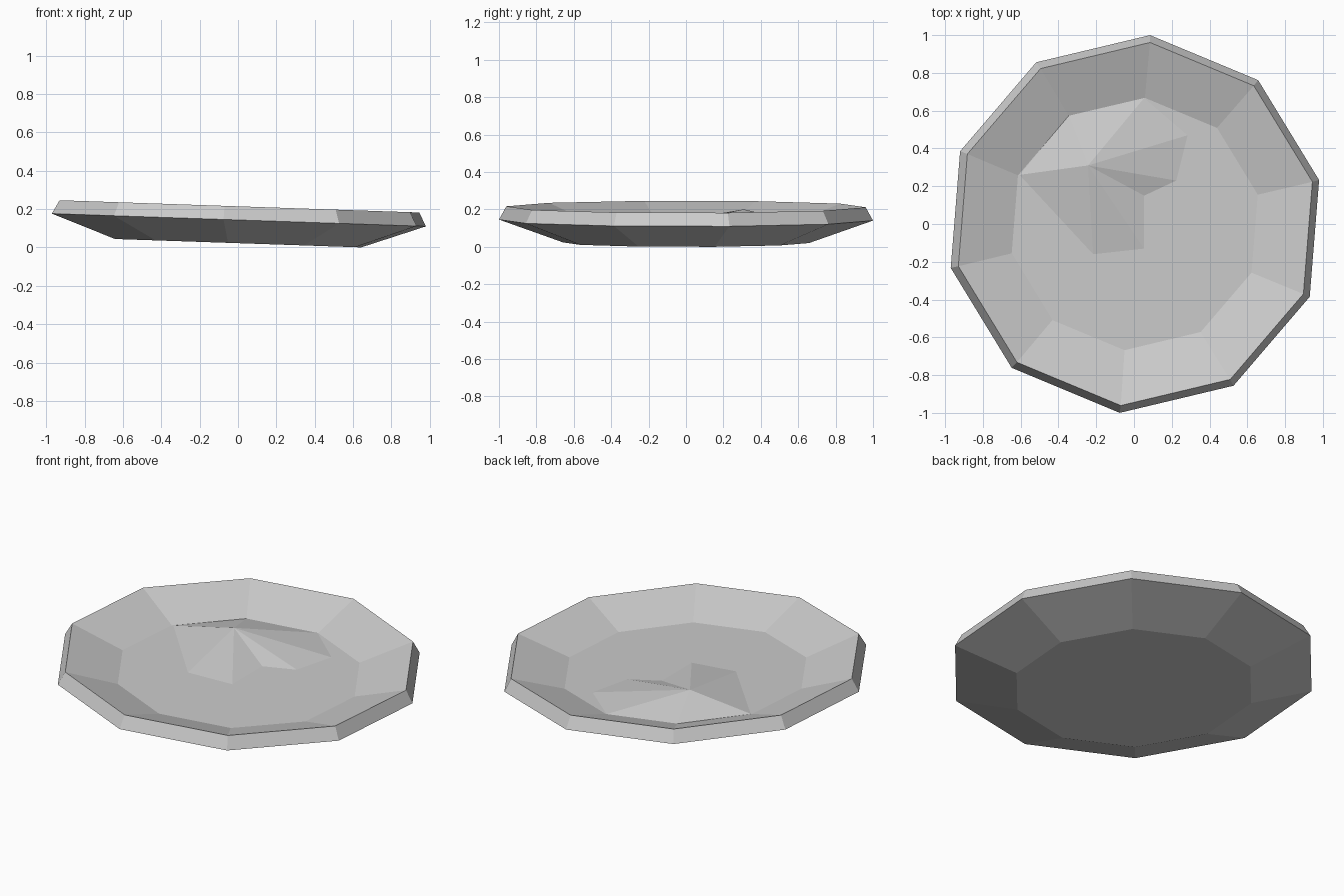
import bpy, bmesh, math

cube = bpy.data.objects.get("Cube")
if cube:
    bpy.data.objects.remove(cube, do_unlink=True)

SIDES = 10
START = math.radians(13.4)
TILT = math.radians(1.95)
FLOOR = 0.115

grey = bpy.data.materials.new("plain_grey")
grey.use_nodes = True
grey.diffuse_color = (0.6, 0.6, 0.6, 1)
grey.node_tree.nodes["Principled BSDF"].inputs["Base Color"].default_value = (0.6, 0.6, 0.6, 1)


def ring(bm, radius, z):
    angles = [START + i * math.tau / SIDES for i in range(SIDES)]
    return [bm.verts.new((radius * math.cos(a), radius * math.sin(a), z)) for a in angles]


def bridge(bm, lower, upper):
    n = len(lower)
    for i in range(n):
        j = (i + 1) % n
        bm.faces.new((lower[i], lower[j], upper[j], upper[i]))


def finish(bm, name):
    bmesh.ops.recalc_face_normals(bm, faces=bm.faces)
    mesh = bpy.data.meshes.new(name)
    bm.to_mesh(mesh)
    bm.free()
    mesh.materials.append(grey)
    obj = bpy.data.objects.new(name, mesh)
    obj.rotation_euler.y = TILT
    bpy.context.collection.objects.link(obj)


# Ten-sided dish: base, outer edge, rim, floor
bm = bmesh.new()
rings = [ring(bm, r, z) for r, z in
         [(0.66, 0.022), (1.003, 0.143), (0.964, 0.214), (0.67, FLOOR)]]
for lower, upper in zip(rings, rings[1:]):
    bridge(bm, lower, upper)
bm.faces.new(rings[0])
bm.faces.new(rings[-1])
finish(bm, "dish")

# Faceted hump on the floor, with a short skirt sunk into the dish
outline = [(-0.61, 0.26), (-0.22, -0.16), (0.05, -0.13), (0.05, 0.15),
           (0.22, 0.23), (0.28, 0.47), (0.05, 0.667), (-0.35, 0.575)]
bm = bmesh.new()
edge = [bm.verts.new((x, y, FLOOR)) for x, y in outline]
sunk = [bm.verts.new((x * 0.97, y * 0.97, FLOOR - 0.03)) for x, y in outline]
peak = bm.verts.new((-0.25, 0.31, 0.192))
bridge(bm, sunk, edge)
for i, v in enumerate(edge):
    bm.faces.new((v, edge[(i + 1) % len(edge)], peak))
bm.faces.new(sunk)
finish(bm, "floor_hump")
